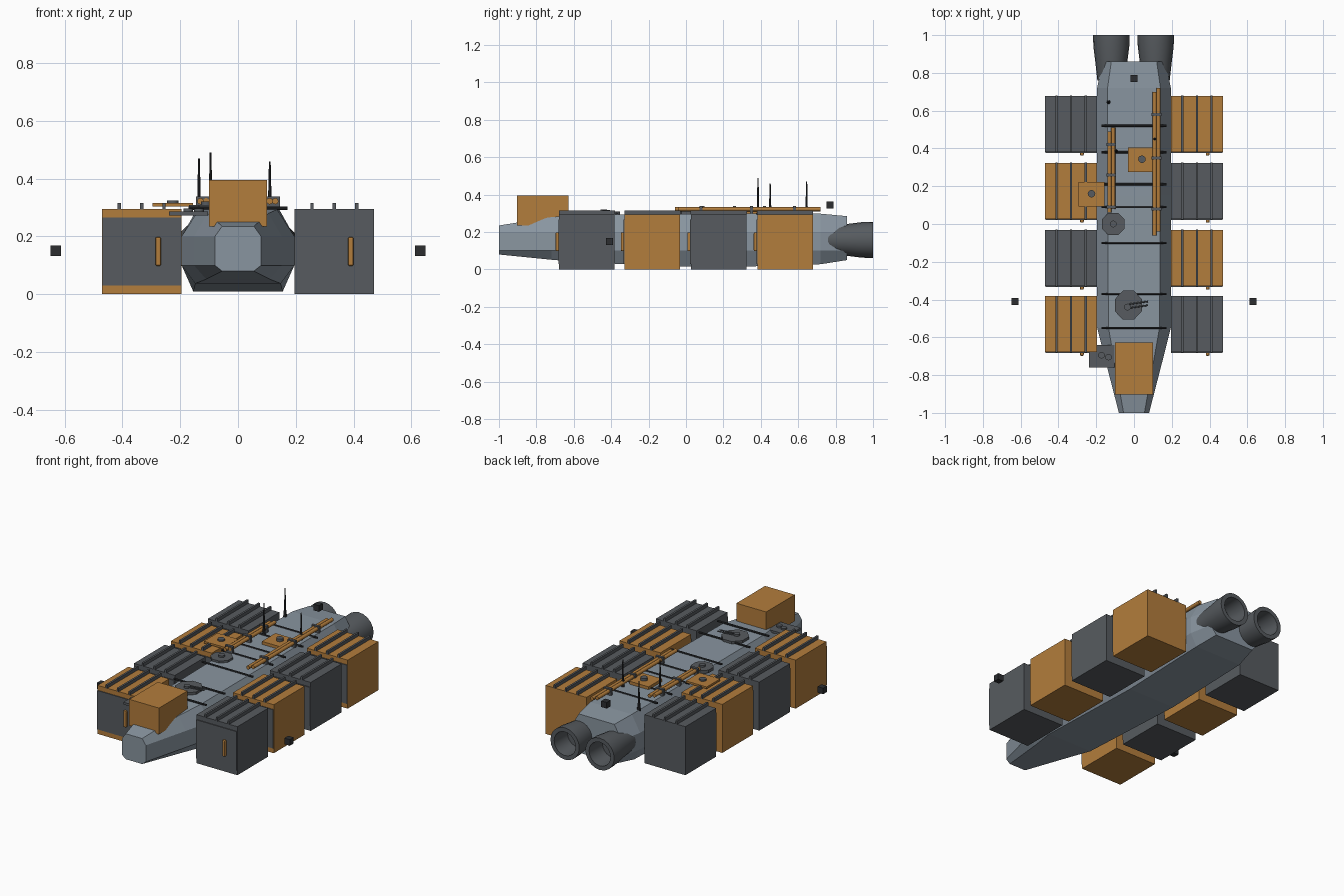
import bpy, bmesh, math
from mathutils import Matrix, Vector

if "Cube" in bpy.data.objects:
    bpy.data.objects.remove(bpy.data.objects["Cube"], do_unlink=True)


def material(name, r, g, b):
    m = bpy.data.materials.new(name)
    m.use_nodes = True
    m.diffuse_color = (r, g, b, 1)
    m.node_tree.nodes["Principled BSDF"].inputs["Base Color"].default_value = (r, g, b, 1)
    return m


HULL = material("blue grey", 0.25, 0.30, 0.35)
GREY = material("dark grey", 0.095, 0.105, 0.115)
ORANGE = material("orange", 0.45, 0.205, 0.045)
BLACK = material("near black", 0.025, 0.027, 0.03)


def finish(name, bm, mat, smooth=False):
    bmesh.ops.recalc_face_normals(bm, faces=bm.faces)
    mesh = bpy.data.meshes.new(name)
    bm.to_mesh(mesh)
    bm.free()
    mesh.materials.append(mat)
    ob = bpy.data.objects.new(name, mesh)
    bpy.context.collection.objects.link(ob)
    if smooth:
        bpy.ops.object.select_all(action='DESELECT')
        ob.select_set(True)
        bpy.context.view_layer.objects.active = ob
        bpy.ops.object.shade_smooth_by_angle(angle=math.radians(35))
    return ob


def box(name, centre, size, mat, bevel=0):
    bm = bmesh.new()
    bmesh.ops.create_cube(bm, size=1)
    bmesh.ops.scale(bm, vec=size, verts=bm.verts)
    if bevel:
        bmesh.ops.bevel(bm, geom=bm.edges[:], offset=bevel, segments=2,
                        affect='EDGES', profile=0.5)
    bmesh.ops.translate(bm, vec=centre, verts=bm.verts)
    return finish(name, bm, mat)


def rod(name, start, end, r1, mat, r2=None, sides=12):
    a, b = Vector(start), Vector(end)
    turn = (b - a).to_track_quat('Z', 'Y').to_matrix().to_4x4()
    bm = bmesh.new()
    bmesh.ops.create_cone(bm, cap_ends=True, segments=sides, radius1=r1,
                          radius2=r1 if r2 is None else r2, depth=(b - a).length,
                          matrix=Matrix.Translation((a + b) / 2) @ turn)
    return finish(name, bm, mat, smooth=sides > 8)


# Hull: eight-sided sections joined along the length
# y, bottom half width, side half width, top half width, bottom z, top z
stations = [(-1, .055, .08, .055, .08, .235),
            (-.72, .11, .152, .105, .052, .28),
            (-.55, .148, .195, .135, .037, .293),
            (.15, .155, .195, .14, .01, .298),
            (.72, .155, .195, .14, .028, .298),
            (.86, .13, .168, .12, .05, .285)]
bm = bmesh.new()
rings = []
for y, bw, w, tw, z0, z3 in stations:
    half = [(bw, z0), (w, .1), (w, .2), (tw, z3)]
    outline = half + [(-x, z) for x, z in reversed(half)]
    rings.append([bm.verts.new((x, y, z)) for x, z in outline])
for a, b in zip(rings, rings[1:]):
    for i in range(8):
        j = (i + 1) % 8
        bm.faces.new((a[i], a[j], b[j], b[i]))
bm.faces.new(rings[0])
bm.faces.new(rings[-1])
finish("hull", bm, HULL)

# Engine nozzles: lathed hollow bells
bell = [(0, .76), (.074, .76), (.085, .86), (.095, .94), (.097, 1),
        (.072, 1), (.066, .88), (0, .88)]
for side, x in (("right", -.12), ("left", .115)):
    bm = bmesh.new()
    vs = [bm.verts.new((r, y, 0)) for r, y in bell]
    es = [bm.edges.new(p) for p in zip(vs, vs[1:])]
    bmesh.ops.spin(bm, geom=vs + es, cent=(0, 0, 0), axis=(0, 1, 0),
                   angle=math.tau, steps=20)
    bmesh.ops.remove_doubles(bm, verts=bm.verts, dist=.0005)
    bmesh.ops.translate(bm, vec=(x, 0, .158), verts=bm.verts)
    finish("engine_" + side, bm, GREY, True)

# Cargo containers with door, handle and roof rails, colours alternating
for side, s in (("left", 1), ("right", -1)):
    for k, y in enumerate((-.53, -.18, .175, .53)):
        tag = f"{side}_{k + 1}"
        x = s * .333
        mat = GREY if (k % 2 == 0) == (s > 0) else ORANGE
        box("container_" + tag, (x, y, .1475), (.275, .296, .295), mat)
        box("door_" + tag, (x, y - .15, .148), (.273, .006, .236), GREY)
        box("handle_" + tag, (x + .057, y - .158, .148), (.02, .02, .1), ORANGE, .006)
        for n in (-1, 0, 1):
            box(f"roof_rail_{tag}_{n + 2}", (x + n * .077, y, .304),
                (.012, .3, .022), GREY)

# Nose cargo box
box("nose_crate", (0, -.765, .315), (.2, .275, .16), ORANGE)

# Floating beacons
for tag, p in (("left", (.63, -.41, .15)), ("right", (-.63, -.41, .15)),
               ("rear", (0, .77, .345))):
    box("beacon_" + tag, p, (.037, .037, .037), BLACK)

# Deck cross ribs
for k, y in enumerate((-.55, -.37, -.1, .09, .21, .38, .52)):
    rod(f"deck_rib_{k + 1}", (-.172, y, .298), (.172, y, .298), .006, BLACK, sides=8)

# Twin deck pipes with clamps
for side, x, y0, y1, clamps in (("left", .119, -.05, .71, (.58, .35, .08)),
                                ("right", -.12, .07, .5, (.42, .26, .09))):
    for n in (-1, 1):
        rod(f"deck_pipe_{side}_{n + 2}", (x + n * .01, y0 + n * .01, .322),
            (x + n * .01, y1 + n * .01, .322), .011, ORANGE)
    for k, y in enumerate(clamps):
        box(f"pipe_clamp_{side}_{k + 1}", (x, y, .317), (.052, .016, .042), GREY)

# Deck hatches with round caps
box("hatch_centre", (.033, .34, .306), (.13, .13, .02), ORANGE)
rod("hatch_centre_cap", (.042, .343, .31), (.042, .343, .332), .02, GREY)
box("hatch_side", (-.225, .158, .31), (.14, .13, .012), ORANGE)
rod("hatch_side_cap", (-.225, .16, .31), (-.225, .16, .325), .02, GREY)
box("sensor_plate", (-.172, -.7, .279), (.135, .12, .014), GREY)
for k, (x, y) in enumerate(((-.172, -.695), (-.135, -.705))):
    rod(f"sensor_cap_{k + 1}", (x, y, .28), (x, y, .296), .017, GREY)


# Eight-sided turret bases
def pad(name, x, y, sx, sy):
    bm = bmesh.new()
    bmesh.ops.create_cone(bm, cap_ends=True, segments=8, radius1=1, radius2=1, depth=1,
                          matrix=Matrix.Rotation(math.pi / 8, 4, 'Z'))
    bmesh.ops.scale(bm, vec=(sx, sy, .018), verts=bm.verts)
    bmesh.ops.translate(bm, vec=(x, y, .3), verts=bm.verts)
    finish(name, bm, GREY)


pad("turret_base_front", -.03, -.43, .077, .083)
pad("turret_base_middle", -.11, .0, .064, .064)
rod("turret_front", (-.035, -.44, .3), (-.035, -.44, .32), .018, GREY)
rod("turret_middle", (-.11, .0, .3), (-.11, .0, .32), .018, GREY)
for n in (-1, 1):
    rod(f"turret_barrel_{n + 2}", (-.03, -.435 + n * .01, .315),
        (.075, -.42 + n * .01, .315), .004, GREY, sides=8)

# Antenna masts
for k, (x, y, z) in enumerate(((-.095, .385, .49), (.11, .45, .46), (-.135, .645, .47))):
    rod(f"antenna_{k + 1}", (x, y, .29), (x, y, z), .007, BLACK, .003, 8)
    rod(f"antenna_foot_{k + 1}", (x, y, .29), (x, y, .335), .011, BLACK, .008, 8)
